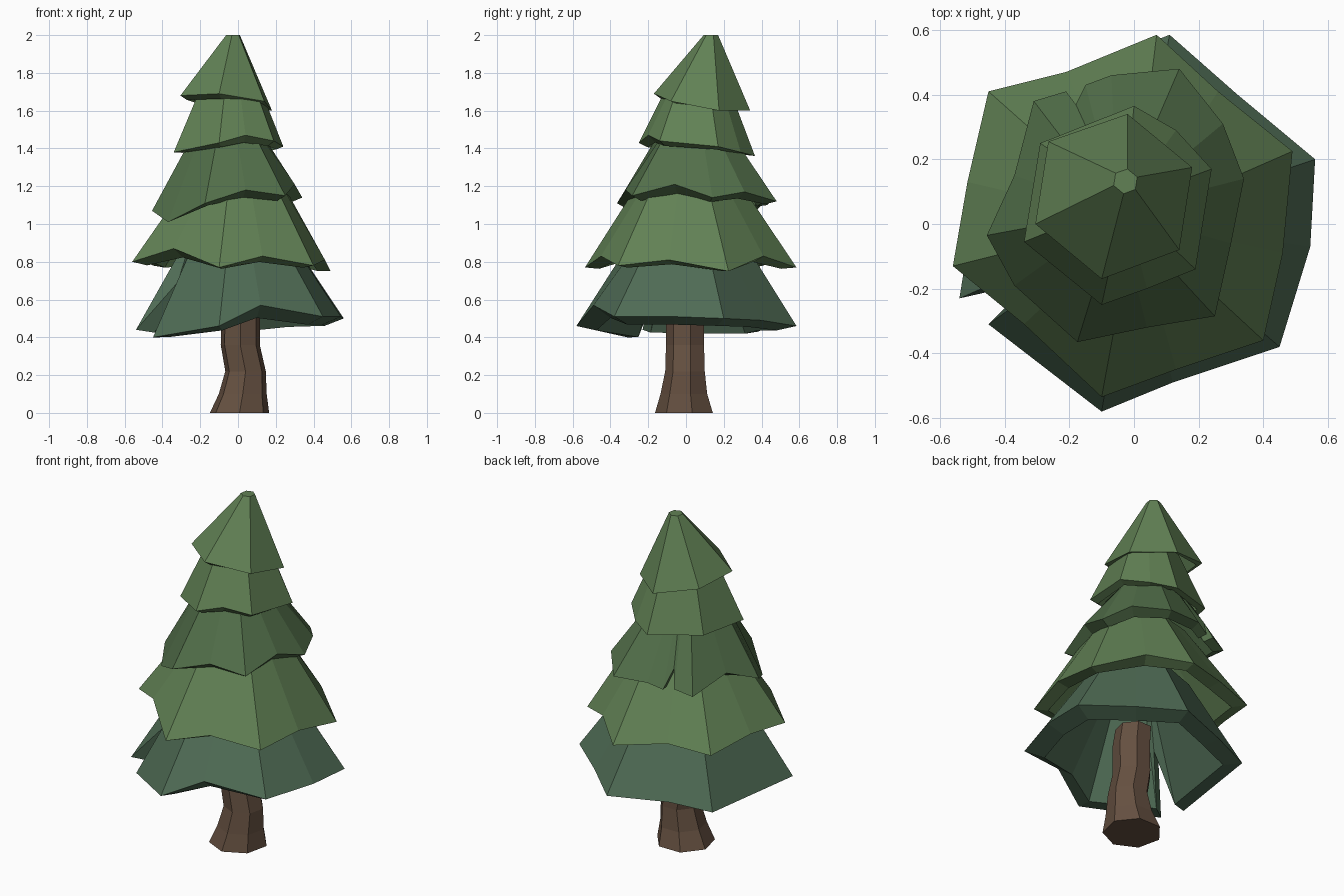
import bpy, bmesh, math


def material(name, rgb):
    m = bpy.data.materials.new(name)
    m.diffuse_color = (*rgb, 1)
    return m


def make_object(name, bm, mat):
    bmesh.ops.recalc_face_normals(bm, faces=bm.faces)
    me = bpy.data.meshes.new(name)
    bm.to_mesh(me)
    bm.free()
    me.materials.append(mat)
    ob = bpy.data.objects.new(name, me)
    bpy.context.collection.objects.link(ob)
    return ob


def bridge(bm, a, b):
    n = len(a)
    for i in range(n):
        j = (i + 1) % n
        bm.faces.new((a[i], a[j], b[j], b[i]))


def skirt(name, mat, rim, centre, top_z, scale, lip, level):
    """Hollow branch tier: rim points (a 4th value marks a split) drawn in to a small top,
    with a broad lip underneath that evens out toward a level, and an inner wall."""
    bm = bmesh.new()
    n = len(rim)

    def toward(p, f, z):
        return bm.verts.new([centre[k] + (p[k] - centre[k]) * f for k in (0, 1)] + [z])

    low, high, inner, roof = [], [], [], []
    for i, p in enumerate(rim):
        q, split = p, len(p) == 4
        if split:
            a, b = rim[i - 1], rim[(i + 1) % n]
            q = ((a[0] + b[0]) / 2, (a[1] + b[1]) / 2)
        low.append(bm.verts.new(p[:3]))
        high.append(toward(q, scale, top_z))
        inner.append(toward(p, lip, p[2] - 0.02 if split else 0.6 * p[2] + 0.4 * level - 0.015))
        roof.append(toward(q, scale * 0.85, top_z - 0.07))
    bridge(bm, low, high)
    bridge(bm, low, inner)
    bridge(bm, inner, roof)
    bm.faces.new(high)
    bm.faces.new(roof)
    return make_object(name, bm, mat)


bark = material("bark", (0.13, 0.08, 0.052))
light = material("light_needles", (0.12, 0.22, 0.09))
mid = material("mid_needles", (0.085, 0.16, 0.068))
cool = material("cool_needles", (0.078, 0.148, 0.09))

# Trunk: crooked seven-sided stem with a flared foot
bm = bmesh.new()
rings = []
for x, y, z, r in [(0.008, -0.003, 0, 0.161), (0.025, -0.005, 0.1, 0.13), (0.04, 0, 0.22, 0.11),
                   (0.012, 0, 0.36, 0.106), (0.014, 0, 0.52, 0.106), (0, 0, 0.64, 0.1)]:
    rings.append([bm.verts.new((x - r * math.cos(math.tau * (k + 0.25) / 7),
                                y + r * math.sin(math.tau * (k + 0.25) / 7), z)) for k in range(7)])
for a, b in zip(rings, rings[1:]):
    bridge(bm, a, b)
bm.faces.new(rings[0])
bm.faces.new(rings[-1])
make_object("trunk", bm, bark)

# Branch tiers from the bottom up
skirt("branch_tier_1", cool, [
    (-0.45, -0.31, 0.40), (-0.10, -0.58, 0.46), (0.12, -0.49, 0.57), (0.45, -0.38, 0.51),
    (0.545, -0.07, 0.51), (0.56, 0.20, 0.50), (0.32, 0.40, 0.49), (0.11, 0.585, 0.46),
    (-0.21, 0.46, 0.46), (-0.44, 0.38, 0.43), (-0.54, -0.23, 0.44),
    (-0.32, -0.18, 0.69, 1)], (0, 0.01), 0.92, 0.5, 0.82, 0.44)

skirt("branch_tier_2", light, [
    (-0.56, -0.13, 0.80), (-0.34, -0.31, 0.87), (-0.10, -0.535, 0.77), (0.13, -0.45, 0.83),
    (0.40, -0.36, 0.78), (0.46, -0.09, 0.81), (0.49, 0.225, 0.75), (0.26, 0.41, 0.83),
    (0.07, 0.585, 0.77), (-0.21, 0.47, 0.81), (-0.45, 0.41, 0.78), (-0.515, 0.13, 0.82)],
    (0, 0.01), 1.25, 0.44, 0.86, 0.79)

skirt("branch_tier_3", mid, [
    (-0.455, -0.035, 1.07), (-0.37, -0.19, 1.01), (-0.175, -0.365, 1.11), (0.04, -0.32, 1.18),
    (0.25, -0.285, 1.15), (0.30, -0.06, 1.21), (0.34, 0.14, 1.14), (0.275, 0.31, 1.17),
    (0.14, 0.48, 1.12), (-0.07, 0.46, 1.13), (-0.15, 0.43, 1.10), (-0.18, 0.37, 1.21, 1),
    (-0.21, 0.41, 1.11), (-0.31, 0.38, 1.08), (-0.37, 0.15, 1.15)],
    (-0.05, 0.04), 1.46, 0.48, 0.86, 1.12)

skirt("branch_tier_4", light, [
    (-0.34, -0.055, 1.38), (-0.10, -0.25, 1.43), (0.04, -0.20, 1.47), (0.19, -0.14, 1.44),
    (0.24, 0.17, 1.41), (0.13, 0.29, 1.38), (0.0, 0.365, 1.36), (-0.29, 0.25, 1.39)],
    (-0.03, 0.07), 1.75, 0.5, 0.86, 1.41)

skirt("branch_tier_5", light, [
    (-0.305, 0.0, 1.68), (-0.10, -0.17, 1.69), (0.14, -0.08, 1.65),
    (0.18, 0.175, 1.60), (-0.02, 0.34, 1.60), (-0.265, 0.255, 1.66)],
    (-0.02, 0.14), 2.0, 0.15, 0.88, 1.66)
